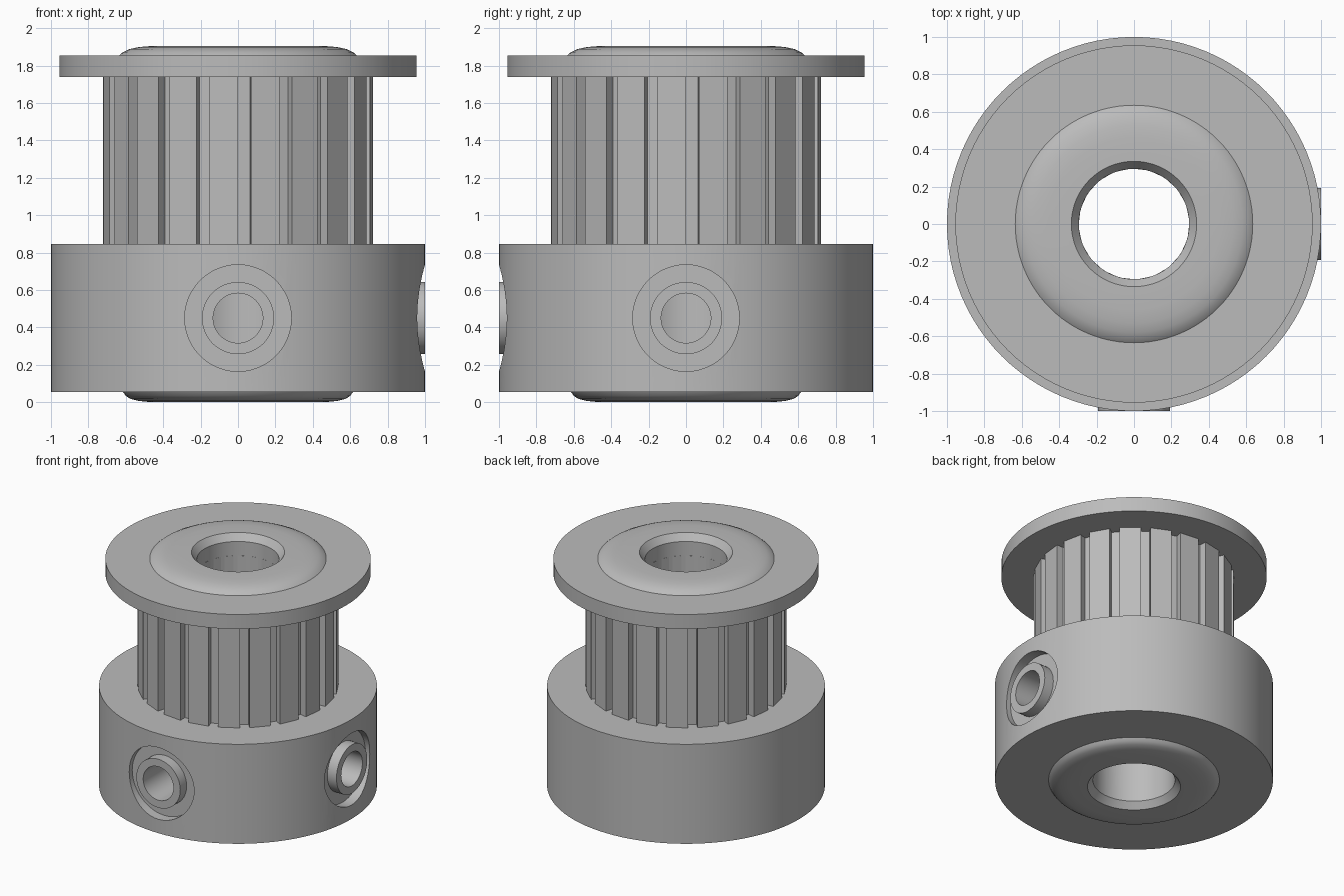
import bpy, bmesh, math
from math import sin, cos, pi, radians
from mathutils import Matrix

if "Cube" in bpy.data.objects:
    bpy.data.objects.remove(bpy.data.objects["Cube"], do_unlink=True)

metal = bpy.data.materials.new("grey metal")
metal.use_nodes = True
colour = (0.5, 0.5, 0.5, 1)
metal.diffuse_color = colour
metal.node_tree.nodes["Principled BSDF"].inputs["Base Color"].default_value = colour

BORE = 0.295
TEETH = 20
SCREW_Z = 0.45


def finish(name, bm, matrix=Matrix()):
    bmesh.ops.recalc_face_normals(bm, faces=bm.faces)
    bm.transform(matrix)
    mesh = bpy.data.meshes.new(name)
    bm.to_mesh(mesh)
    bm.free()
    mesh.materials.append(metal)
    obj = bpy.data.objects.new(name, mesh)
    bpy.context.collection.objects.link(obj)
    return obj


def loft(name, loops, matrix=Matrix()):
    """Join equal point loops into a closed ring-shaped solid."""
    bm = bmesh.new()
    rows = [[bm.verts.new(p) for p in loop] for loop in loops]
    n = len(rows[0])
    for a, b in zip(rows, rows[1:] + rows[:1]):
        for i in range(n):
            j = (i + 1) % n
            bm.faces.new((a[i], a[j], b[j], b[i]))
    return finish(name, bm, matrix)


def lathe(name, profile, segments=96, matrix=Matrix()):
    angles = [2 * pi * i / segments for i in range(segments)]
    return loft(name, [[(r * cos(a), r * sin(a), z) for a in angles]
                       for r, z in profile], matrix)


def cylinder(name, radius, z0, z1, matrix):
    bm = bmesh.new()
    bmesh.ops.create_cone(bm, cap_ends=True, segments=48, radius1=radius,
                          radius2=radius, depth=z1 - z0,
                          matrix=Matrix.Translation((0, 0, (z0 + z1) / 2)))
    return finish(name, bm, matrix)


def smooth(obj):
    bpy.ops.object.select_all(action="DESELECT")
    obj.select_set(True)
    bpy.context.view_layer.objects.active = obj
    bpy.ops.object.shade_smooth_by_angle(angle=radians(30))


# Collar with the rounded lower hub
collar = lathe("collar", [
    (BORE, 0.845), (1, 0.845), (1, 0.055), (0.615, 0.055),
    (0.6, 0.034), (0.575, 0.018), (0.53, 0.007), (0.46, 0),
    (0.335, 0), (BORE, 0.05)])

# Flange with the rounded upper hub
flange = lathe("top_flange", [
    (BORE, 1.74), (0.955, 1.74), (0.955, 1.855), (0.635, 1.855),
    (0.615, 1.872), (0.58, 1.888), (0.53, 1.899), (0.46, 1.905),
    (0.335, 1.905), (BORE, 1.852)])

# Toothed core: each pitch has one groove and one flat-faced tooth
outer, inner = [], []
for t in range(TEETH):
    start = 2 * pi * t / TEETH - pi / 2
    end = start + radians(5.6)
    for r, a in ((0.722, start), (0.665, start), (0.665, end), (0.722, end)):
        outer.append((r * cos(a), r * sin(a)))
        inner.append((BORE * cos(a), BORE * sin(a)))
core = loft("toothed_core", [[(x, y, z) for x, y in ring] for ring, z in
                             ((outer, 0.845), (outer, 1.74),
                              (inner, 1.74), (inner, 0.845))])

# Counterbored screw holes and hollow set screws, on the front and left
raise_up = Matrix.Translation((0, 0, SCREW_Z))
for side, turn in (("front", Matrix.Rotation(pi / 2, 4, "X")),
                   ("left", Matrix.Rotation(pi / 2, 4, "Y"))):
    place = raise_up @ turn
    cutters = [cylinder("pocket_cutter", 0.285, 0.92, 1.2, place),
               cylinder("hole_cutter", 0.133, 0.15, 1.1, place)]
    for cutter in cutters:
        mod = collar.modifiers.new("cut", "BOOLEAN")
        mod.operation = "DIFFERENCE"
        mod.solver = "EXACT"
        mod.object = cutter
        bpy.context.view_layer.objects.active = collar
        bpy.ops.object.modifier_apply(modifier=mod.name)
        bpy.data.objects.remove(cutter, do_unlink=True)
    screw = lathe(side + "_set_screw", [(0.193, 0.92), (0.193, 1),
                                        (0.133, 1), (0.133, 0.92)], 48, place)
    smooth(screw)

for part in (collar, flange):
    smooth(part)
